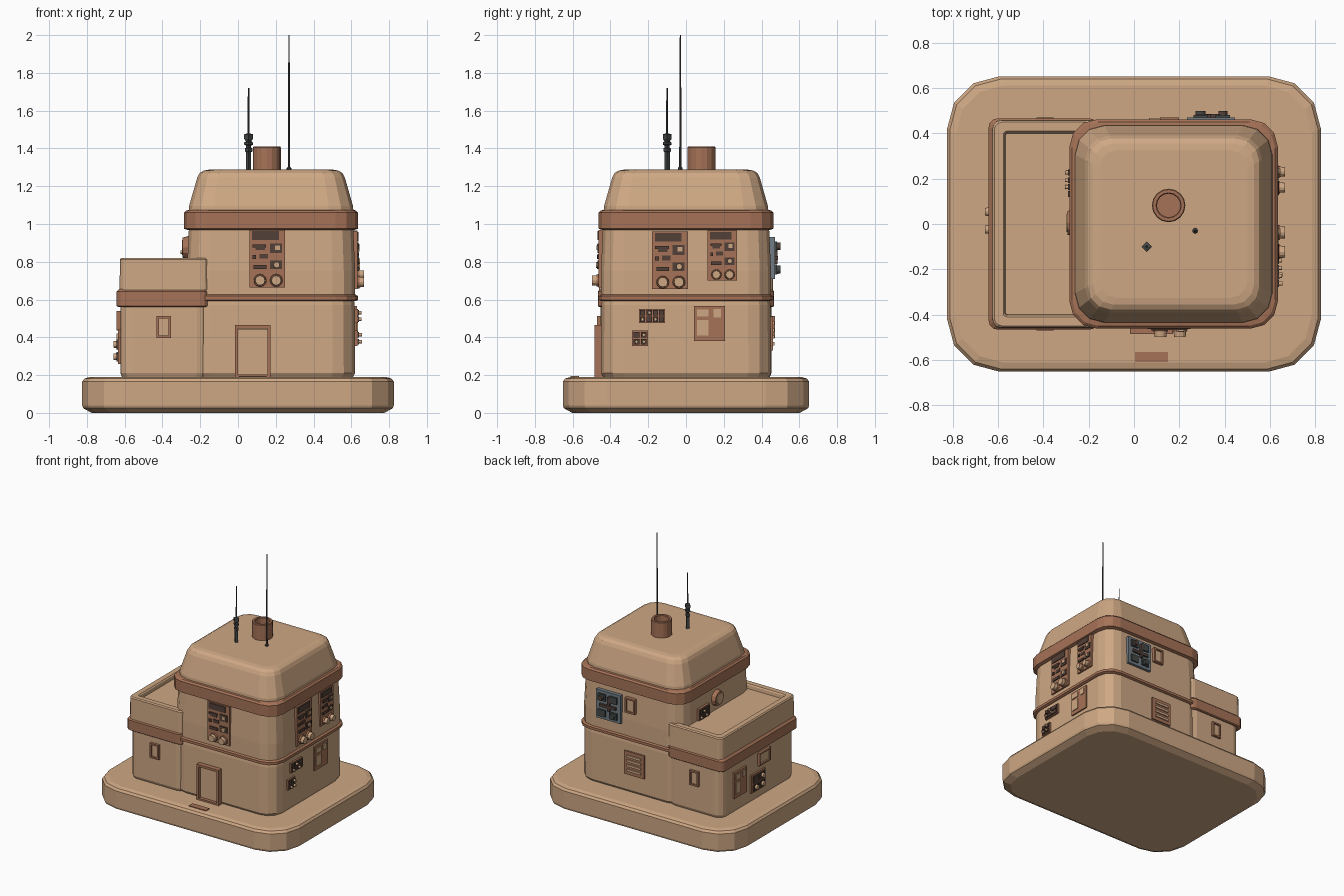
import bpy, bmesh, math
from mathutils import Matrix, Vector

cube = bpy.data.objects.get("Cube")
if cube:
    bpy.data.objects.remove(cube)


def material(name, rgb):
    m = bpy.data.materials.new(name)
    m.use_nodes = True
    m.diffuse_color = (*rgb, 1)
    m.node_tree.nodes["Principled BSDF"].inputs["Base Color"].default_value = (*rgb, 1)
    return m


MATS = {
    "tan": material("sand plaster", (0.62, 0.39, 0.23)),
    "brown": material("clay trim", (0.38, 0.17, 0.095)),
    "dark": material("dark instrument", (0.085, 0.052, 0.04)),
    "blue": material("blue grey metal", (0.16, 0.20, 0.23)),
    "grey": material("antenna metal", (0.06, 0.065, 0.065)),
}
KEYS = list(MATS)


def finish(name, bm, mats):
    bmesh.ops.recalc_face_normals(bm, faces=bm.faces)
    me = bpy.data.meshes.new(name)
    bm.to_mesh(me)
    bm.free()
    for key in mats:
        me.materials.append(MATS[key])
    ob = bpy.data.objects.new(name, me)
    bpy.context.collection.objects.link(ob)
    return ob


def skin(name, rings, mat):
    """Bridge successive rings of points and cap both ends."""
    bm = bmesh.new()
    loops = [[bm.verts.new(p) for p in ring] for ring in rings]
    for a, b in zip(loops, loops[1:]):
        for i in range(len(a)):
            j = (i + 1) % len(a)
            bm.faces.new((a[i], a[j], b[j], b[i]))
    bm.faces.new(loops[0][::-1])
    bm.faces.new(loops[-1])
    return finish(name, bm, [mat])


def block(name, mat, cx, hx, hy, radius, levels, segs=3):
    """Rounded rectangle lofted through (z, inset) levels."""
    rings = []
    for z, inset in levels:
        r = max(radius - inset * 0.5, 0.01)
        ring = []
        for k, (sx, sy) in enumerate(((1, 1), (-1, 1), (-1, -1), (1, -1))):
            for s in range(segs + 1):
                a = math.pi / 2 * (k + s / segs)
                ring.append((cx + sx * (hx - inset - r) + r * math.cos(a),
                             sy * (hy - inset - r) + r * math.sin(a), z))
        rings.append(ring)
    return skin(name, rings, mat)


def turned(name, mat, x, y, profile, sides):
    """Lathe a (radius, z) profile about a vertical axis."""
    rings = [[(x + r * math.cos(math.tau * i / sides), y + r * math.sin(math.tau * i / sides), z)
              for i in range(sides)] for r, z in profile]
    return skin(name, rings, mat)


# Ground slab
block("ground_slab", "tan", 0, 0.825, 0.652, 0.23,
      [(0, 0.05), (0.025, 0.005), (0.04, 0), (0.165, 0), (0.182, 0.012), (0.19, 0.04)])

# Main tower
TX = 0.175
block("tower_lower_wall", "tan", TX, 0.445, 0.45, 0.12, [(0.185, 0.015), (0.21, 0), (0.57, 0.002), (0.6, 0.006)])
block("tower_floor_band", "brown", TX, 0.46, 0.462, 0.12,
      [(0.592, 0.012), (0.598, 0), (0.618, 0), (0.626, 0.012)])
block("tower_upper_wall", "tan", TX, 0.445, 0.45, 0.12, [(0.62, 0), (0.75, 0), (0.98, 0.01)])
block("tower_cornice", "brown", TX, 0.46, 0.462, 0.12,
      [(0.968, 0.02), (0.975, 0), (1.06, 0), (1.072, 0.012), (1.075, 0.03)])
block("tower_roof", "tan", TX, 0.436, 0.436, 0.13,
      [(1.07, 0), (1.095, 0.002), (1.245, 0.045), (1.27, 0.058), (1.283, 0.08), (1.288, 0.11)])

# Side wing with a recessed flat roof
WX = -0.39
block("wing_wall", "tan", WX, 0.232, 0.452, 0.06, [(0.185, 0.01), (0.21, 0), (0.57, 0)])
block("wing_band", "brown", WX - 0.01, 0.242, 0.467, 0.04,
      [(0.56, 0.008), (0.566, 0), (0.642, 0), (0.657, 0.015)])
block("wing_parapet", "tan", WX, 0.237, 0.46, 0.04,
      [(0.65, 0), (0.812, 0.002), (0.82, 0.01), (0.82, 0.05), (0.812, 0.057), (0.785, 0.06)])
block("wing_roof_floor", "tan", -0.33, 0.25, 0.4, 0.03, [(0.77, 0), (0.786, 0)])

# Chimney and antennas
turned("chimney", "brown", 0.153, 0.082,
       [(0.074, 1.27), (0.074, 1.405), (0.07, 1.41), (0.056, 1.41), (0.052, 1.405), (0.052, 1.3)], 16)
turned("tall_antenna", "grey", 0.27, -0.03,
       [(0.012, 1.28), (0.012, 1.297), (0.006, 1.303), (0.005, 1.7), (0.003, 2.0)], 8)
turned("short_antenna", "grey", 0.056, -0.1,
       [(0.014, 1.28), (0.014, 1.38), (0.02, 1.385), (0.02, 1.4), (0.013, 1.405), (0.013, 1.415),
        (0.023, 1.42), (0.023, 1.432), (0.014, 1.437), (0.023, 1.45), (0.023, 1.475),
        (0.006, 1.48), (0.004, 1.72)], 4)


def wall(ux, uy, offset):
    """Frame of a wall: local x along it, y up, z outward."""
    u, up = Vector((ux, uy, 0)), Vector((0, 0, 1))
    n = u.cross(up)
    m = Matrix((u, up, n)).transposed().to_4x4()
    m.translation = n * offset
    return m


FRONT, LEFT = wall(1, 0, 0.448), wall(0, 1, 0.617)
BACK, RIGHT = wall(-1, 0, 0.448), wall(0, -1, 0.268)
WING_SIDE = wall(0, -1, 0.62)


def fitting(name, frame, pieces):
    """Pieces are (shape, material, u, v, width, height, protrusion)."""
    bm = bmesh.new()
    for shape, mat, u, v, w, h, d in pieces:
        place = frame @ Matrix.Translation((u, v, d / 2 - 0.005)) @ Matrix.Diagonal((w, h, d + 0.01, 1))
        if shape == "box":
            res = bmesh.ops.create_cube(bm, size=1, matrix=place)
        else:
            res = bmesh.ops.create_cone(bm, cap_ends=True, segments=12, radius1=0.5,
                                        radius2=0.42, depth=1, matrix=place)
        for f in {f for vert in res["verts"] for f in vert.link_faces}:
            f.material_index = KEYS.index(mat)
    return finish(name, bm, KEYS)


def frame_pieces(u, v, w, h, t, d):
    """Four trim bars round an opening."""
    return [("box", "brown", u + s * (w - t) / 2, v, t, h, d) for s in (-1, 1)] + \
           [("box", "brown", u, v + s * (h - t) / 2, w - 2 * t, t, d) for s in (-1, 1)]


def window(name, frame, u, v, w, h):
    fitting(name, frame, frame_pieces(u, v, w, h, 0.012, 0.022) + [("box", "tan", u, v, w - 0.02, h - 0.02, 0.01)])


def panel(name, frame, u, v, w, h, layout, plate="brown", thick=0.015):
    """Backing plate with fittings given as fractions of its size."""
    pieces = [("box", plate, u, v, w, h, thick)]
    for shape, mat, pu, pv, pw, ph, d in layout:
        size = (pw * w, ph * h) if shape == "box" else (pw * w, pw * w)
        pieces.append((shape, mat, u + pu * w, v + pv * h, *size, thick + d))
    fitting(name, frame, pieces)


CONTROLS = [
    ("box", "dark", -0.05, 0.40, 0.74, 0.15, 0.006), ("box", "dark", -0.22, 0.22, 0.38, 0.05, 0.008),
    ("box", "dark", -0.2, 0.17, 0.26, 0.05, 0.006), ("box", "dark", 0.24, 0.18, 0.34, 0.17, 0.006),
    ("box", "tan", 0.28, 0.19, 0.14, 0.08, 0.012), ("box", "dark", -0.36, 0.03, 0.1, 0.07, 0.008),
    ("box", "dark", -0.1, 0.04, 0.24, 0.08, 0.006), ("box", "dark", -0.2, -0.15, 0.36, 0.07, 0.008),
    ("box", "dark", 0.24, -0.11, 0.34, 0.15, 0.006), ("knob", "tan", 0.26, -0.11, 0.2, 0, 0.014),
    ("knob", "brown", -0.2, -0.38, 0.4, 0, 0.012), ("knob", "brown", 0.25, -0.38, 0.4, 0, 0.012),
    ("knob", "tan", -0.2, -0.38, 0.32, 0, 0.035), ("knob", "tan", 0.25, -0.38, 0.32, 0, 0.035)]
SWITCHES = [("box", "dark", x, y, 0.2, 0.36, 0.008) for x in (-0.36, -0.1, 0.13, 0.36) for y in (-0.23, 0.23)] + \
           [("knob", "tan", x, y, 0.15, 0, 0.022) for x, y in ((-0.36, -0.23), (-0.1, 0.23), (0.13, -0.23))]
DIALS = [("box", "dark", x, y, 0.36, 0.36, 0.008) for x in (-0.23, 0.23) for y in (-0.23, 0.23)] + \
        [("knob", "tan", x, y, 0.24, 0, 0.024) for x, y in ((-0.23, -0.23), (0.23, -0.23), (0.23, 0.23))]
HATCH = [("box", "tan", -0.22, 0.3, 0.36, 0.2, 0.006), ("box", "tan", -0.22, -0.12, 0.36, 0.44, 0.006),
         ("box", "tan", 0.25, 0.3, 0.24, 0.24, 0.006)]
VENTS = [("box", "tan", 0, -0.3 + 0.2 * i, 0.7, 0.1, 0.008) for i in range(4)]
MACHINE = [("box", "grey", x, y, 0.3, 0.24, 0.012) for x in (-0.25, 0.22) for y in (-0.28, 0.28)] + \
          [("box", "dark", 0, 0, 0.66, 0.1, 0.016), ("box", "dark", 0.05, 0.1, 0.1, 0.5, 0.014),
           ("knob", "dark", -0.25, 0.28, 0.22, 0, 0.03), ("knob", "grey", 0.22, -0.28, 0.24, 0, 0.03)]

# Doorway and step
fitting("doorway", FRONT, frame_pieces(0.078, 0.325, 0.19, 0.28, 0.018, 0.037)
        + [("box", "tan", 0.078, 0.32, 0.16, 0.25, 0.012)])
fitting("door_step", Matrix.Translation((0, 0, 0.19)), [("box", "brown", 0.078, -0.588, 0.145, 0.045, 0.006)])

# Windows
window("front_wing_window", FRONT, -0.393, 0.455, 0.076, 0.115)
window("back_wing_window", BACK, 0.393, 0.455, 0.076, 0.115)
window("back_upper_window", BACK, -0.157, 0.87, 0.085, 0.115)
window("wing_side_window", WING_SIDE, 0.06, 0.49, 0.14, 0.1)
fitting("porthole", RIGHT, [("knob", "brown", -0.005, 0.875, 0.125, 0.125, 0.025),
                            ("knob", "tan", -0.005, 0.875, 0.095, 0.095, 0.029)])

# Instrument panels and hatches
panel("front_controls", FRONT, 0.155, 0.817, 0.19, 0.305, CONTROLS)
panel("left_large_controls", LEFT, -0.085, 0.808, 0.19, 0.305, CONTROLS)
panel("left_small_controls", LEFT, 0.192, 0.833, 0.155, 0.265, CONTROLS)
panel("left_switches", LEFT, -0.18, 0.513, 0.14, 0.076, SWITCHES)
panel("left_dials", LEFT, -0.243, 0.395, 0.085, 0.08, DIALS)
panel("left_hatch", LEFT, 0.125, 0.473, 0.165, 0.185, HATCH, thick=0.012)
panel("back_machine", BACK, -0.34, 0.82, 0.21, 0.22, MACHINE, "blue", 0.022)
panel("back_vent", BACK, -0.125, 0.42, 0.17, 0.18, VENTS, thick=0.012)
panel("wing_hatch", WING_SIDE, -0.235, 0.4, 0.15, 0.2, HATCH, thick=0.016)
panel("wing_switches", WING_SIDE, -0.015, 0.33, 0.17, 0.14, DIALS)
panel("right_dials", RIGHT, -0.18, 0.83, 0.13, 0.09, SWITCHES)
